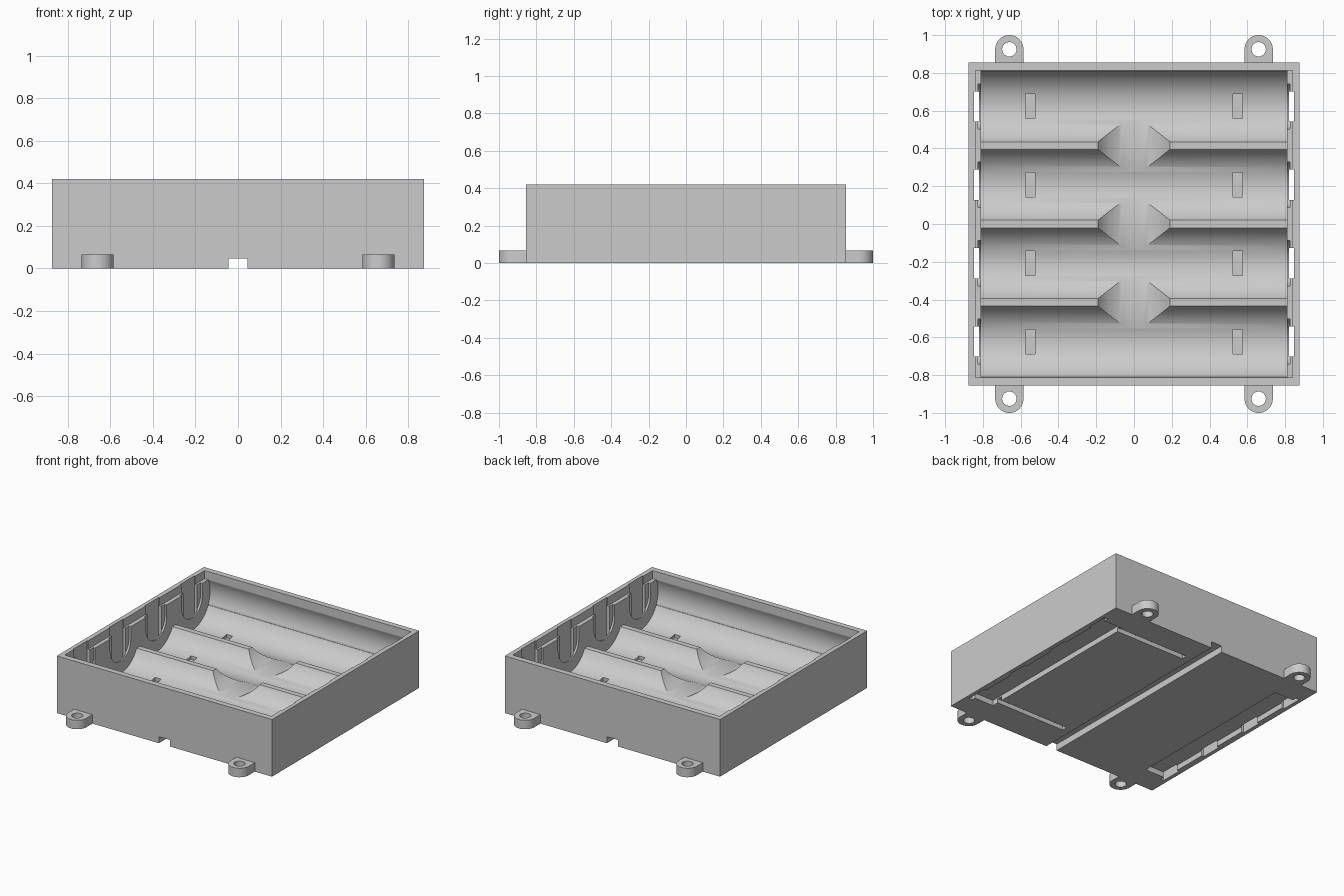
import bpy, bmesh, math
from mathutils import Matrix

old = bpy.data.objects.get("Cube")
if old:
    bpy.data.objects.remove(old, do_unlink=True)

grey = bpy.data.materials.new("light grey plastic")
grey.use_nodes = True
colour = (0.6, 0.6, 0.6, 1)
grey.diffuse_color = colour
grey.node_tree.nodes["Principled BSDF"].inputs["Base Color"].default_value = colour


def add_object(name, bm):
    bmesh.ops.recalc_face_normals(bm, faces=bm.faces)
    mesh = bpy.data.meshes.new(name)
    bm.to_mesh(mesh)
    bm.free()
    mesh.materials.append(grey)
    ob = bpy.data.objects.new(name, mesh)
    bpy.context.collection.objects.link(ob)
    return ob


def box(name, x0, x1, y0, y1, z0, z1):
    bm = bmesh.new()
    bmesh.ops.create_cube(bm, size=1)
    bmesh.ops.scale(bm, vec=(abs(x1 - x0), abs(y1 - y0), z1 - z0), verts=bm.verts)
    bmesh.ops.translate(bm, vec=((x0 + x1) / 2, (y0 + y1) / 2, (z0 + z1) / 2), verts=bm.verts)
    return add_object(name, bm)


def cylinder(name, centre, radius, length, axis, segments=64):
    bm = bmesh.new()
    bmesh.ops.create_cone(bm, cap_ends=True, segments=segments, radius1=radius,
                          radius2=radius, depth=length)
    if axis == "X":
        turn = Matrix.Rotation(math.pi / 2, 4, "Y")
    elif axis == "Y":
        turn = Matrix.Rotation(math.pi / 2, 4, "X")
    else:
        turn = Matrix()
    bmesh.ops.transform(bm, matrix=Matrix.Translation(centre) @ turn, verts=bm.verts)
    return add_object(name, bm)


def cut(target, cutter):
    cutter.hide_render = True
    mod = target.modifiers.new("cut", "BOOLEAN")
    mod.operation = "DIFFERENCE"
    mod.solver = "EXACT"
    mod.object = cutter
    bpy.context.view_layer.objects.active = target
    bpy.ops.object.modifier_apply(modifier=mod.name)
    bpy.data.objects.remove(cutter, do_unlink=True)


def smooth(ob):
    bpy.ops.object.select_all(action="DESELECT")
    ob.select_set(True)
    bpy.context.view_layer.objects.active = ob
    bpy.ops.object.shade_smooth_by_angle(angle=math.radians(30))


HX, HY, TOP = 0.875, 0.855, 0.42
INNER_X, INNER_Y = 0.81, 0.8125
PITCH, CELL_R, CELL_Z = 0.415, 0.21, 0.27
RIDGE_Z = 0.175
cells = [PITCH * (i - 1.5) for i in range(4)]

# Tray body with open interior above the dividers
tray = box("tray_body", -HX, HX, -HY, HY, 0, TOP)
cut(tray, box("interior_cutter", -INNER_X, INNER_X, -INNER_Y, INNER_Y, RIDGE_Z, 0.6))
cut(tray, box("rim_cutter", -0.84, 0.84, -INNER_Y, INNER_Y, 0.36, 0.6))

# Round troughs
for y in cells:
    cut(tray, cylinder("trough_cutter", (0, y, CELL_Z), CELL_R, 2 * INNER_X, "X", 96))

# Curved finger cutaway across the dividers
cut(tray, cylinder("finger_cutter", (0, 0, 0.2987), 0.2267, 1.245, "Y", 72))

for y in cells:
    for s in (-1, 1):
        # Rounded contact recess in the end wall
        cut(tray, cylinder("contact_round_cutter", (s * 0.805, y, CELL_Z), 0.12, 0.04, "X", 48))
        cut(tray, box("contact_cutter", s * 0.785, s * 0.825, y - 0.12, y + 0.12, CELL_Z, 0.5))
        # Contact slot down through the floor
        cut(tray, box("slot_cutter", s * 0.82, s * 0.847, y - 0.08, y + 0.08, -0.1, 0.5))
        # Small pocket in the trough floor
        cut(tray, box("pocket_cutter", s * 0.525, s * 0.575, y - 0.065, y + 0.065, 0.045, 0.12))

# Underside: central groove, end recesses and wire channels
cut(tray, box("groove_cutter", -0.045, 0.045, -1, 1, -0.1, 0.048))
for s in (-1, 1):
    cut(tray, box("end_recess_cutter", s * 0.665, s * 0.83, -0.67, 0.67, -0.1, 0.04))
for y in (-0.6, 0.64):
    cut(tray, box("wire_channel_cutter", 0.1, 0.7, y - 0.02, y + 0.02, -0.1, 0.03))
smooth(tray)

# Mounting lugs with screw holes
LUG_X, LUG_Y, LUG_R, LUG_H = 0.66, 0.925, 0.075, 0.066
for side, sy in (("front", -1), ("back", 1)):
    for hand, sx in (("right", -1), ("left", 1)):
        bm = bmesh.new()
        outline = [(LUG_R, HY - 0.01 - LUG_Y)]
        outline += [(LUG_R * math.cos(math.pi * i / 24), LUG_R * math.sin(math.pi * i / 24))
                    for i in range(25)]
        outline.append((-LUG_R, HY - 0.01 - LUG_Y))
        face = bm.faces.new([bm.verts.new((sx * LUG_X + x, sy * (LUG_Y + y), 0))
                             for x, y in outline])
        wall = bmesh.ops.extrude_face_region(bm, geom=[face])
        top = [v for v in wall["geom"] if isinstance(v, bmesh.types.BMVert)]
        bmesh.ops.translate(bm, vec=(0, 0, LUG_H), verts=top)
        lug = add_object(f"{side}_{hand}_lug", bm)
        cut(lug, cylinder("hole_cutter", (sx * LUG_X, sy * LUG_Y, 0), 0.038, 0.4, "Z", 32))
        smooth(lug)
